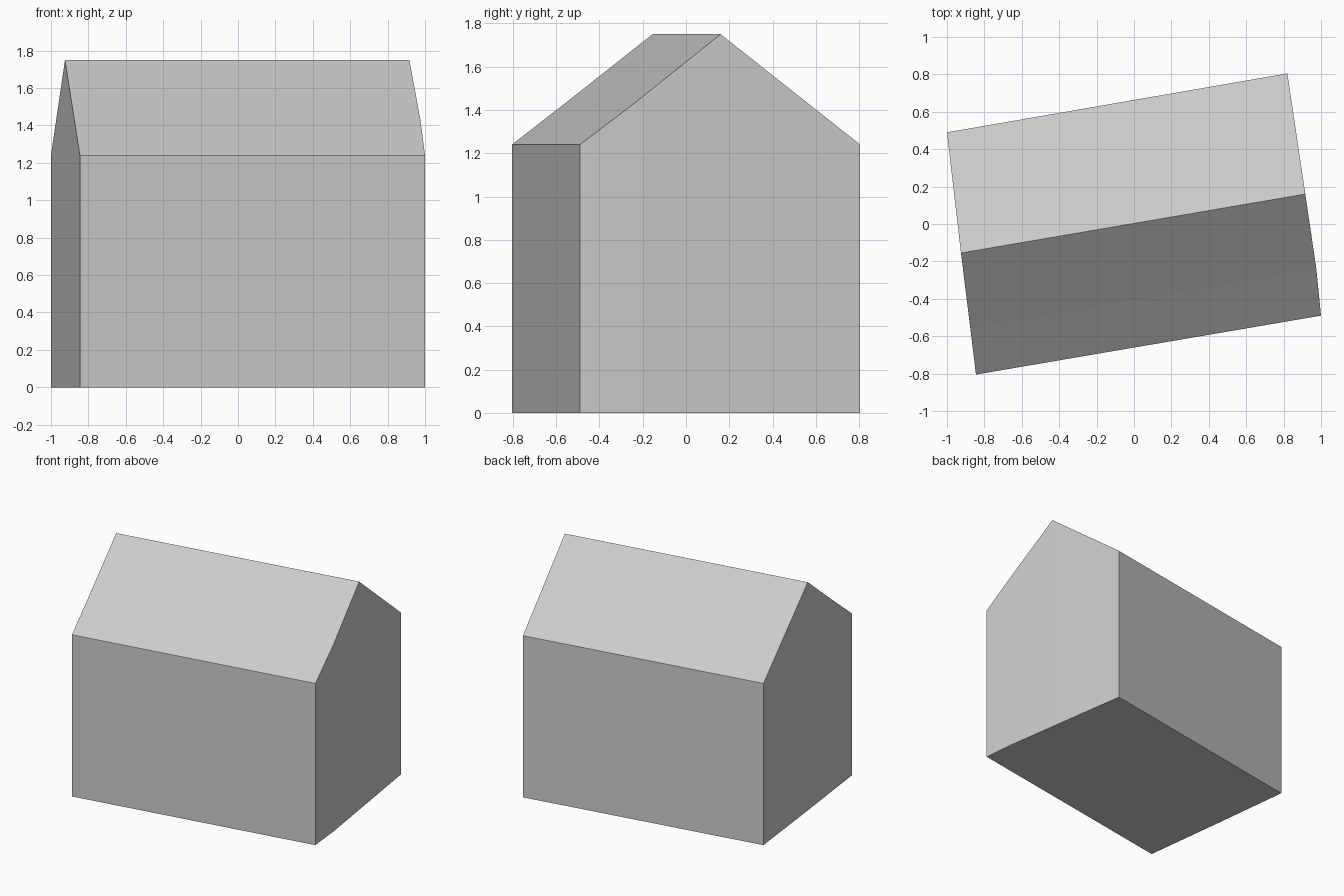
import bpy
import bmesh

cube = bpy.data.objects.get("Cube")
if cube:
    bpy.data.objects.remove(cube, do_unlink=True)

# Plain grey for the whole building
grey = bpy.data.materials.new("plain grey")
grey.use_nodes = True
colour = (0.6, 0.6, 0.6, 1)
grey.diffuse_color = colour
grey.node_tree.nodes["Principled BSDF"].inputs["Base Color"].default_value = colour

# Cross-sections along the gables: left point, right point, roof height
stations = [
    ((-0.845, -0.805), (1.0, -0.49), 1.24),    # front eave
    ((-0.875, -0.56), (0.975, -0.24), 1.43),   # slight bend in the gable
    ((-0.925, -0.155), (0.916, 0.16), 1.75),   # ridge
    ((-1.0, 0.49), (0.82, 0.805), 1.24),       # back eave
]

bm = bmesh.new()
rings = []
for left, right, top in stations:
    corners = [(*left, 0), (*right, 0), (*right, top), (*left, top)]
    rings.append([bm.verts.new(c) for c in corners])

# Front and back walls
bm.faces.new(rings[0])
bm.faces.new(rings[-1][::-1])

# Floor, gable walls and roof slopes
for a, b in zip(rings, rings[1:]):
    for i in range(4):
        j = (i + 1) % 4
        bm.faces.new((a[i], b[i], b[j], a[j]))

bmesh.ops.recalc_face_normals(bm, faces=bm.faces)
mesh = bpy.data.meshes.new("gabled_house")
bm.to_mesh(mesh)
bm.free()
mesh.materials.append(grey)

house = bpy.data.objects.new("gabled_house", mesh)
bpy.context.collection.objects.link(house)
